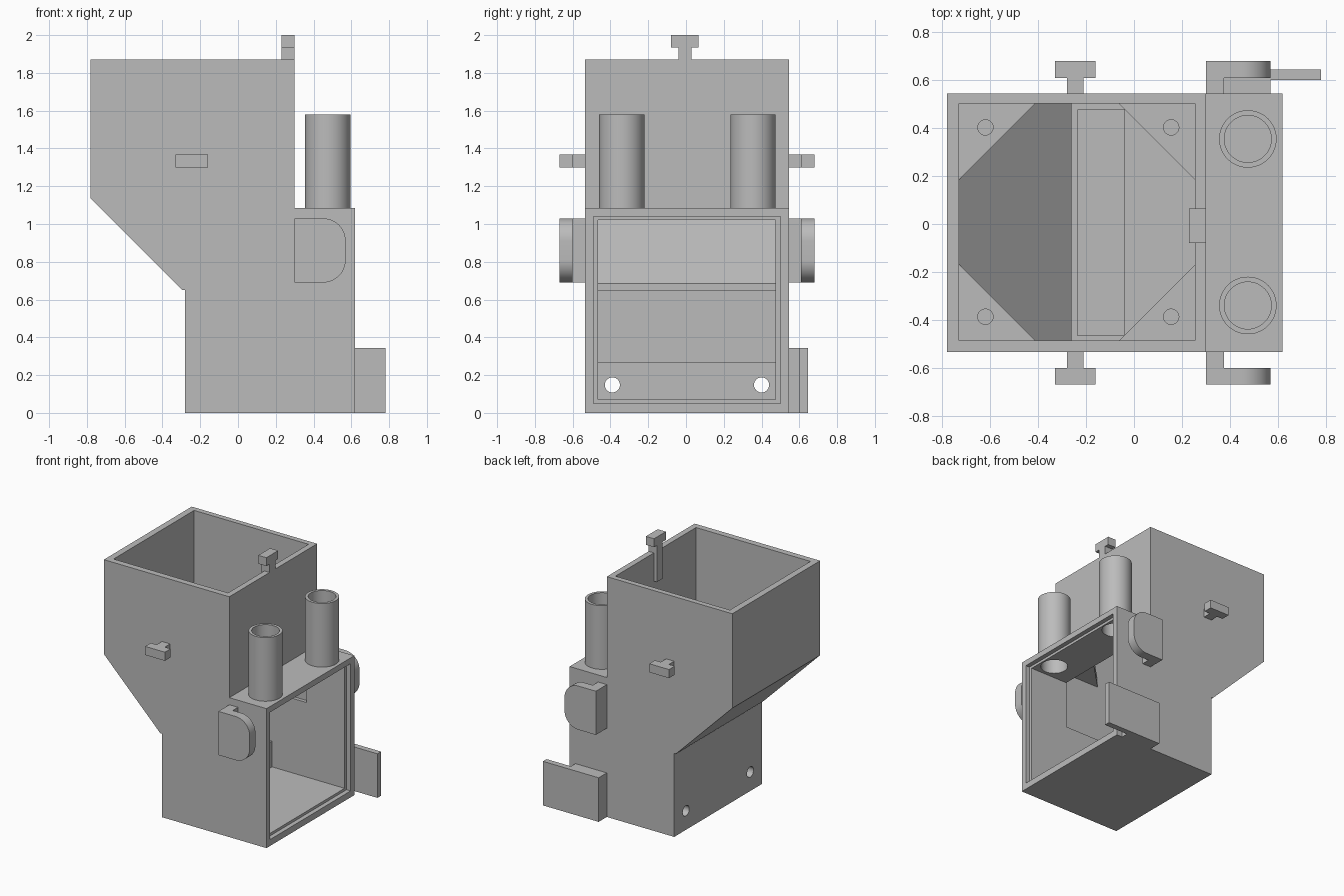
import bpy, bmesh, math
from mathutils import Matrix, Vector

cube = bpy.data.objects.get("Cube")
if cube:
    bpy.data.objects.remove(cube, do_unlink=True)

grey = bpy.data.materials.new("plain grey")
grey.use_nodes = True
grey.diffuse_color = (0.5, 0.5, 0.5, 1)
grey.node_tree.nodes["Principled BSDF"].inputs["Base Color"].default_value = (0.5, 0.5, 0.5, 1)


def finish(name, bm):
    bmesh.ops.recalc_face_normals(bm, faces=bm.faces)
    mesh = bpy.data.meshes.new(name)
    bm.to_mesh(mesh)
    bm.free()
    mesh.materials.append(grey)
    obj = bpy.data.objects.new(name, mesh)
    bpy.context.collection.objects.link(obj)
    return obj


def prism(name, points, low, high, axis="y"):
    """Extrude an (x, z) outline along y, or an (x, y) outline along z."""
    bm = bmesh.new()
    place = (lambda a, b: (a, low, b)) if axis == "y" else (lambda a, b: (a, b, low))
    face = bm.faces.new([bm.verts.new(place(a, b)) for a, b in points])
    grown = bmesh.ops.extrude_face_region(bm, geom=[face])["geom"]
    shift = Vector((0, high - low, 0)) if axis == "y" else Vector((0, 0, high - low))
    bmesh.ops.translate(bm, vec=shift, verts=[v for v in grown if isinstance(v, bmesh.types.BMVert)])
    return finish(name, bm)


def box(name, x, y, z):
    return prism(name, [(x[0], z[0]), (x[1], z[0]), (x[1], z[1]), (x[0], z[1])], *y)


def cylinder(name, centre, radius, depth, along_x=False):
    bm = bmesh.new()
    turn = Matrix.Rotation(math.pi / 2, 4, "Y") if along_x else Matrix()
    bmesh.ops.create_cone(bm, cap_ends=True, segments=48, radius1=radius, radius2=radius,
                          depth=depth, matrix=Matrix.Translation(centre) @ turn)
    return finish(name, bm)


def cut(target, *cutters):
    """Subtract the cutters and remove them."""
    for cutter in cutters:
        mod = target.modifiers.new("cut", "BOOLEAN")
        mod.operation, mod.solver, mod.object = "DIFFERENCE", "EXACT", cutter
        bpy.context.view_layer.objects.active = target
        bpy.ops.object.modifier_apply(modifier=mod.name)
        bpy.data.objects.remove(cutter, do_unlink=True)


def smooth(obj):
    bpy.ops.object.select_all(action="DESELECT")
    obj.select_set(True)
    bpy.context.view_layer.objects.active = obj
    bpy.ops.object.shade_smooth_by_angle(angle=math.radians(30))


FRONT, BACK, MID = -0.535, 0.545, 0.005
TUBES = [(0.475, -0.34), (0.475, 0.355)]

# Hopper and chamber as one hollow housing
housing = prism("housing", [(-0.28, 0), (0.62, 0), (0.62, 1.085), (0.3, 1.085), (0.3, 1.87),
                            (-0.78, 1.87), (-0.78, 1.135), (-0.295, 0.65), (-0.28, 0.65)], FRONT, BACK)
hopper_space = prism("hopper_space", [(-0.73, 2), (-0.73, 1.155), (-0.26, 0.685), (-0.26, 0.65),
                                      (0.255, 0.65), (0.255, 2)], -0.487, 0.503)
# The chamber leaves a raised step along its rear floor
chamber_space = prism("chamber_space", [(-0.235, 0.27), (-0.04, 0.27), (-0.04, 0.07), (0.7, 0.07),
                                        (0.7, 1.02), (-0.235, 1.02), (-0.235, 0.8)], -0.465, 0.475)
rebate = box("rebate", (0.585, 0.7), (-0.49, 0.5), (0.05, 1.04))
cut(housing, hopper_space, chamber_space, rebate)
for y in (-0.39, 0.4):
    cut(housing, cylinder("drain", (-0.15, y, 0.148), 0.04, 0.5, along_x=True))
for x, y in TUBES:
    cut(housing, cylinder("tube_bore", (x, y, 1.06), 0.098, 0.2))
smooth(housing)

# Tubes on the chamber roof
for i, (x, y) in enumerate(TUBES):
    tube = cylinder(f"tube_{i + 1}", (x, y, 1.33), 0.12, 0.5)
    cut(tube, cylinder("bore", (x, y, 1.33), 0.098, 0.7))
    smooth(tube)

# Flat corner gussets with blind screw holes inside the hopper
for sx, wall_x, hole_x in ((1, -0.735, -0.62), (-1, 0.26, 0.155)):
    for sy, wall_y in ((1, -0.492), (-1, 0.508)):
        gusset = prism("corner_gusset", [(wall_x, wall_y), (wall_x + sx * 0.328, wall_y),
                                         (wall_x, wall_y + sy * 0.328)], 1.11, 1.17, "z")
        cut(gusset, cylinder("screw_hole", (hole_x, wall_y + sy * 0.105, 1.17), 0.032, 0.08))
        smooth(gusset)

# T-shaped clip on the hopper rim
box("rim_clip_stem", (0.23, 0.3), (-0.04, 0.03), (1.65, 1.935))
box("rim_clip_head", (0.23, 0.3), (-0.08, 0.065), (1.935, 2.0))

# Rounded outline of the side hooks
R = 0.12
outline = [(0.3, 0.69)]
for cz, start in ((0.69 + R, -90), (1.03 - R, 0)):
    for k in range(13):
        a = math.radians(start + k * 7.5)
        outline.append((0.45 + R * math.cos(a), cz + R * math.sin(a)))
outline.append((0.3, 1.03))

# T-shaped tabs and rounded hooks on both sides
for side, s, wall in (("front", -1, FRONT), ("back", 1, BACK)):
    near, far = MID + s * 0.605, MID + s * 0.675
    box(f"{side}_tab_stem", (-0.28, -0.21), (wall, near), (1.3, 1.367))
    box(f"{side}_tab_head", (-0.33, -0.16), (near, far), (1.3, 1.367))
    box(f"{side}_hook_stem", (0.3, 0.375), (wall, near), (0.69, 1.03))
    smooth(prism(f"{side}_hook_plate", outline, near, far))

# Catch plate low on the back
box("catch_spacer", (0.3, 0.57), (BACK, 0.6), (0, 0.343))
box("catch_plate", (0.3, 0.78), (0.6, 0.645), (0, 0.343))
